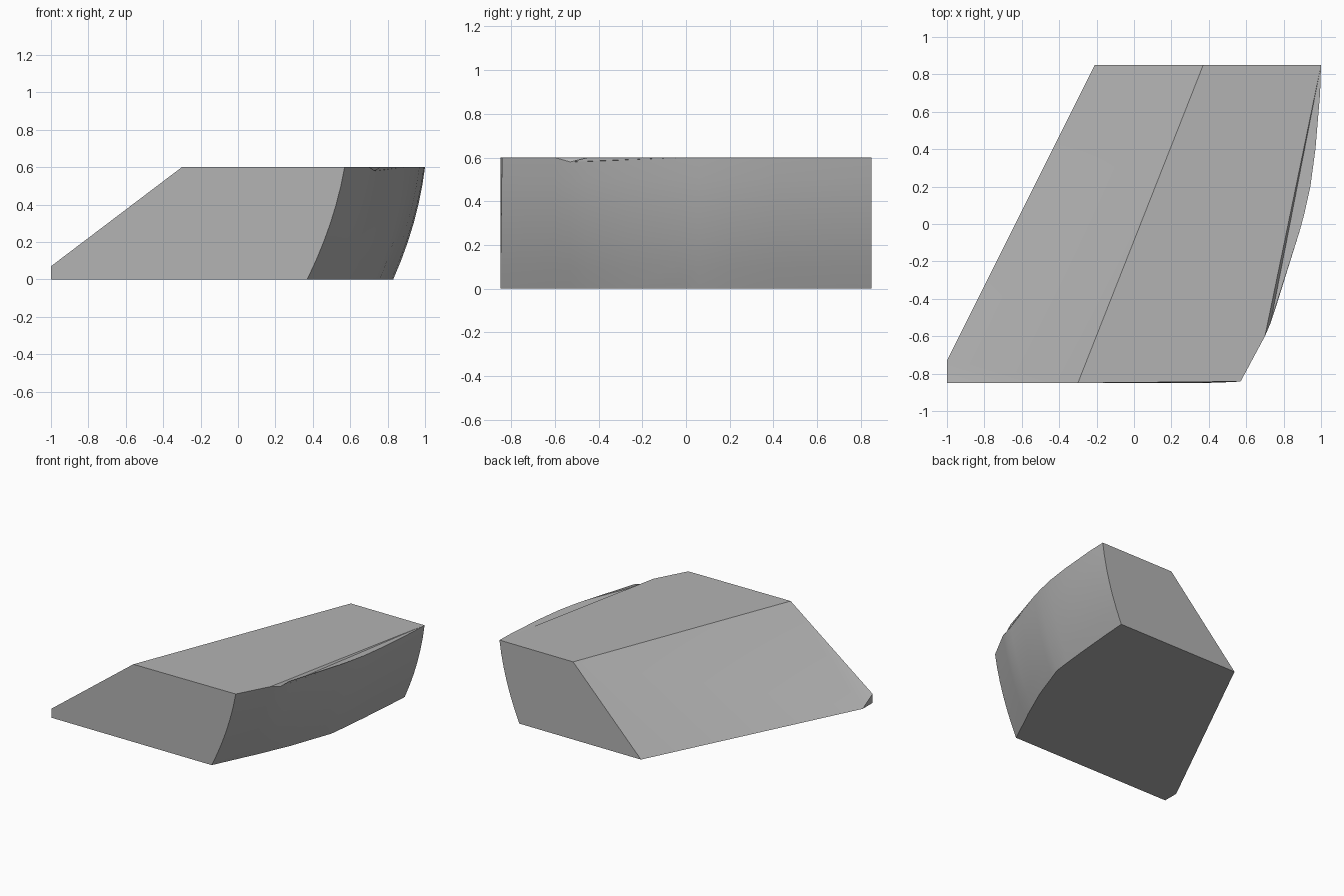
import bpy
import bmesh

cube = bpy.data.objects.get("Cube")
if cube:
    bpy.data.objects.remove(cube, do_unlink=True)

HEIGHT, BACK, FRONT = 0.6, 0.85, -0.85
LEVELS = 7
BULGE = 0.024

# Curved flank stations: depth, x of upper edge, x of lower edge
STATIONS = [
    (-0.85, 0.57, 0.37), (-0.60, 0.70, 0.49), (-0.53, 0.73, 0.525),
    (-0.45, 0.757, 0.56), (-0.27, 0.813, 0.64), (-0.03, 0.888, 0.735),
    (0.06, 0.912, 0.758), (0.20, 0.943, 0.775), (0.40, 0.97, 0.795),
    (0.70, 0.995, 0.82), (0.85, 1.0, 0.83),
]
TOP_NICK, LOW_NICK = 2, 5

grey = bpy.data.materials.new("stone_grey")
grey.use_nodes = True
colour = (0.45, 0.45, 0.45, 1)
grey.diffuse_color = colour
grey.node_tree.nodes["Principled BSDF"].inputs["Base Color"].default_value = colour

bm = bmesh.new()

# Grid of flank points, with a shallow bulge and a small nick in each rim
flank = []
for i, (y, top_x, low_x) in enumerate(STATIONS):
    low_z = 0.02 if i == LOW_NICK else 0
    top_z = HEIGHT - 0.02 if i == TOP_NICK else HEIGHT
    column = []
    for k in range(LEVELS):
        t = k / (LEVELS - 1)
        x = low_x + (top_x - low_x) * t + BULGE * 4 * t * (1 - t)
        lean = 0.008 * t if i == 0 else 0
        column.append(bm.verts.new((x, y + lean, low_z + (top_z - low_z) * t)))
    flank.append(column)
for a, b in zip(flank, flank[1:]):
    for k in range(LEVELS - 1):
        bm.faces.new((a[k], b[k], b[k + 1], a[k + 1]))
upper = [c[-1] for c in flank]
lower = [c[0] for c in flank]

# Corners of the sloping side
ridge_front = bm.verts.new((-0.30, FRONT, HEIGHT))
ridge_back = bm.verts.new((0.37, BACK, HEIGHT))
foot_back = bm.verts.new((-0.21, BACK, 0))
foot_front = bm.verts.new((-1, -0.73, 0))
nose_low = bm.verts.new((-1, FRONT, 0))
nose_top = bm.verts.new((-1, FRONT, 0.07))

# Top, with a thin groove beside the curved rim
bm.faces.new((ridge_front, upper[0], upper[1], upper[-1], ridge_back))
bm.faces.new((upper[1], upper[TOP_NICK], upper[-1]))
for a, b in zip(upper[TOP_NICK + 1:], upper[TOP_NICK + 2:]):
    bm.faces.new((upper[TOP_NICK], a, b))

# Sloping side and clipped nose
bm.faces.new((ridge_front, ridge_back, foot_front))
bm.faces.new((ridge_back, foot_back, foot_front))
bm.faces.new((ridge_front, foot_front, nose_top))
bm.faces.new((nose_top, foot_front, nose_low))

# Front, back and underside
bm.faces.new([nose_top, nose_low] + flank[0] + [ridge_front])
bm.faces.new([foot_back, ridge_back] + flank[-1][::-1])
base = [v for i, v in enumerate(lower) if i != LOW_NICK]
bm.faces.new([foot_back, foot_front, nose_low] + base)
bm.faces.new(lower[LOW_NICK - 1:LOW_NICK + 2])
bmesh.ops.recalc_face_normals(bm, faces=bm.faces)

mesh = bpy.data.meshes.new("slanted_block")
bm.to_mesh(mesh)
bm.free()
mesh.materials.append(grey)
block = bpy.data.objects.new("slanted_block", mesh)
bpy.context.collection.objects.link(block)
bpy.ops.object.select_all(action="DESELECT")
block.select_set(True)
bpy.context.view_layer.objects.active = block
bpy.ops.object.shade_smooth_by_angle()
